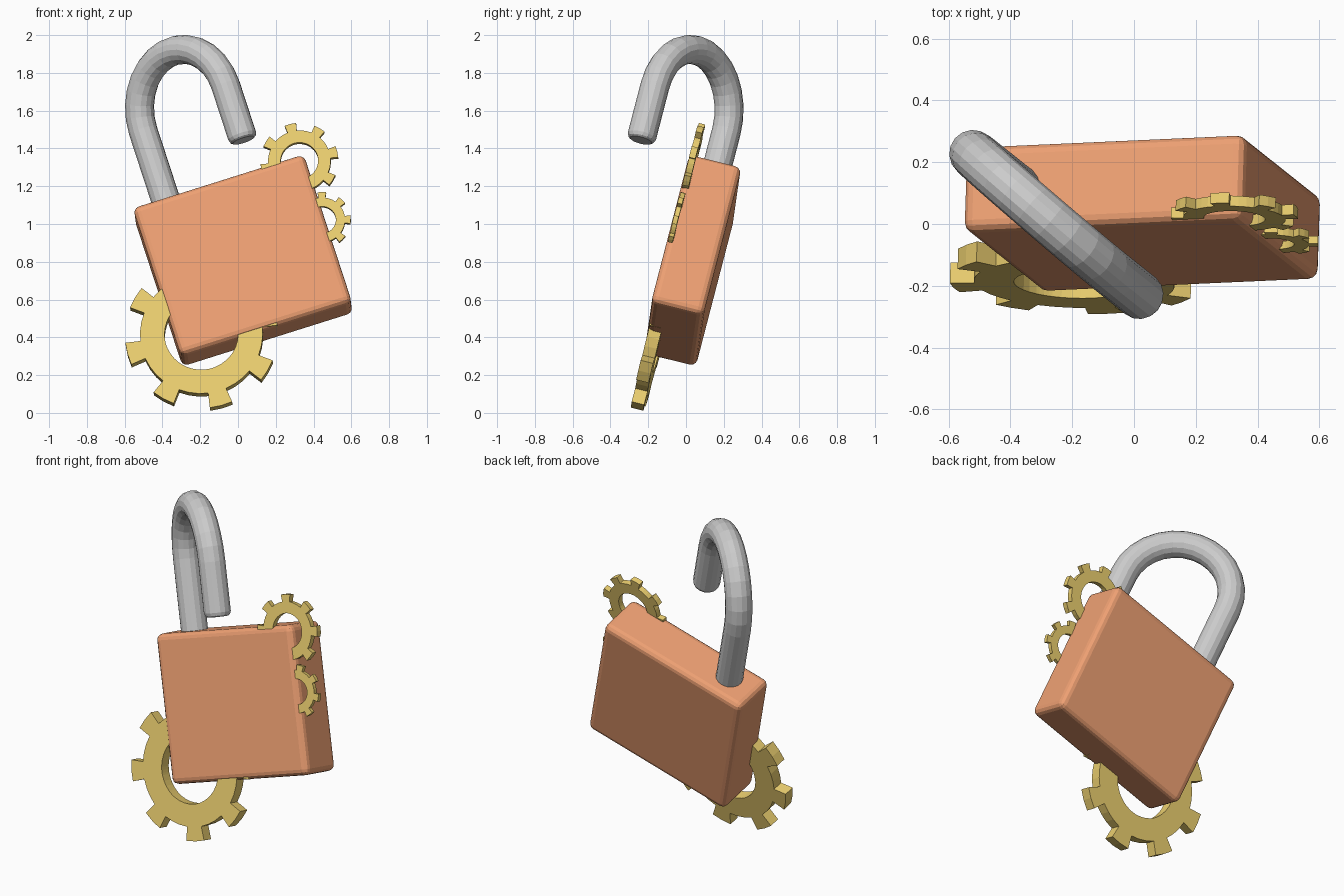
import bpy, bmesh
from math import sin, cos, pi, radians
from mathutils import Vector, Matrix

if "Cube" in bpy.data.objects:
    bpy.data.objects.remove(bpy.data.objects["Cube"])

# Tilted frame shared by all parts: U = width, V = depth, W = height
U = Vector((0.953, 0.043, 0.300)).normalized()
W = Vector((-0.31, 0.239, 0.92))
W = (W - U * W.dot(U)).normalized()
V = W.cross(U)
CENTRE = Vector((0.027, 0.035, 0.807))
WIDTH, DEPTH, HEIGHT = 0.95, 0.285, 0.85


def frame(origin, x, y, z):
    m = Matrix((x, y, z)).transposed().to_4x4()
    m.translation = origin
    return m


def material(name, color):
    m = bpy.data.materials.new(name)
    m.diffuse_color = color
    m.use_nodes = True
    m.node_tree.nodes["Principled BSDF"].inputs["Base Color"].default_value = m.diffuse_color
    return m


def add_object(name, bm, matrix, mat=None):
    bmesh.ops.recalc_face_normals(bm, faces=bm.faces)
    mesh = bpy.data.meshes.new(name)
    bm.to_mesh(mesh)
    bm.free()
    ob = bpy.data.objects.new(name, mesh)
    ob.matrix_world = matrix
    if mat:
        mesh.materials.append(mat)
    bpy.context.collection.objects.link(ob)
    return ob


copper = material("copper", (0.85, 0.35, 0.17, 1))
gold = material("gold", (0.83, 0.62, 0.16, 1))

# Lock body: bevelled box
bm = bmesh.new()
bmesh.ops.create_cube(bm, size=1)
bmesh.ops.scale(bm, vec=(WIDTH, DEPTH, HEIGHT), verts=bm.verts)
bmesh.ops.bevel(bm, geom=bm.edges[:], offset=0.035, segments=3, profile=0.5,
                affect='EDGES')
add_object("lock_body", bm, frame(CENTRE, U, V, W), copper)


# Shackle: round bar swept along a hook, swung open about its long leg
def shackle(radius=0.077, arch=0.313, rise=0.413, free_end=0.10, sides=16, steps=14):
    rings = [(0, -0.06, 0, radius), (0, rise * 0.5, 0, radius)]
    for i in range(steps + 1):
        a = pi * i / steps
        rings.append((arch - arch * cos(a), rise + arch * sin(a), a, radius))
    for h, r in ((0.025, 1.0), (0.008, 0.92), (0.0, 0.78)):
        rings.append((2 * arch, free_end + h, pi, radius * r))
    bm = bmesh.new()
    loops = []
    for x, z, a, r in rings:
        loop = []
        for k in range(sides):
            t = 2 * pi * k / sides
            out = -r * cos(t)
            loop.append(bm.verts.new((x + out * cos(a), r * sin(t), z - out * sin(a))))
        loops.append(loop)
    for p, q in zip(loops, loops[1:]):
        for k in range(sides):
            n = (k + 1) % sides
            bm.faces.new((p[k], p[n], q[n], q[k]))
    bm.faces.new(loops[0])
    bm.faces.new(loops[-1])
    swing = radians(41)
    s = U * cos(swing) - V * sin(swing)
    base = Vector((-0.3775, 0.115, 1.11))
    add_object("shackle", bm, frame(base, s, W.cross(s), W))


shackle()


# Gears: eight-toothed rings set just behind the front face of the body
def gear(name, x, z, size, phase, teeth=8):
    root, hole, thick = 0.325 * size, 0.195 * size, 0.068 * size
    tip = 0.405 * size
    pitch = 360 / teeth
    profile = []
    for i in range(teeth):
        a = i * pitch + phase
        for d, r in ((-8.7, root), (-8.7, tip), (0, tip), (8.7, tip), (8.7, root),
                     (18, root), (27, root)):
            profile.append((radians(a + d), r))
    bm = bmesh.new()
    layers = []
    for y in (0, thick):
        outer = [bm.verts.new((r * cos(a), y, r * sin(a))) for a, r in profile]
        inner = [bm.verts.new((hole * cos(a), y, hole * sin(a)))
                 for a in (radians(phase + pitch * (i // 7)
                           + (-8.7, -5, 0, 5, 8.7, 18, 27)[i % 7])
                           for i in range(len(profile)))]
        layers.append((outer, inner))
    (fo, fi), (bo, bi) = layers
    n = len(profile)
    for i in range(n):
        j = (i + 1) % n
        for quad in ((fo[i], fo[j], fi[j], fi[i]), (bo[i], bi[i], bi[j], bo[j]),
                     (fo[i], bo[i], bo[j], fo[j]), (fi[i], fi[j], bi[j], bi[i])):
            bm.faces.new(quad)
    # Find y so that the gear front lies in the tilted plane
    off = -DEPTH / 2 + 0.008
    y = CENTRE.y + (off - V.x * (x - CENTRE.x) - V.z * (z - CENTRE.z)) / V.y
    add_object(name, bm, frame(Vector((x, y, z)), U, V, W), gold)


gear("large_gear", -0.194, 0.418, 1.0, -2.5)
gear("upper_gear", 0.325, 1.335, 0.51, -4)
gear("small_gear", 0.445, 1.022, 0.375, -17)
